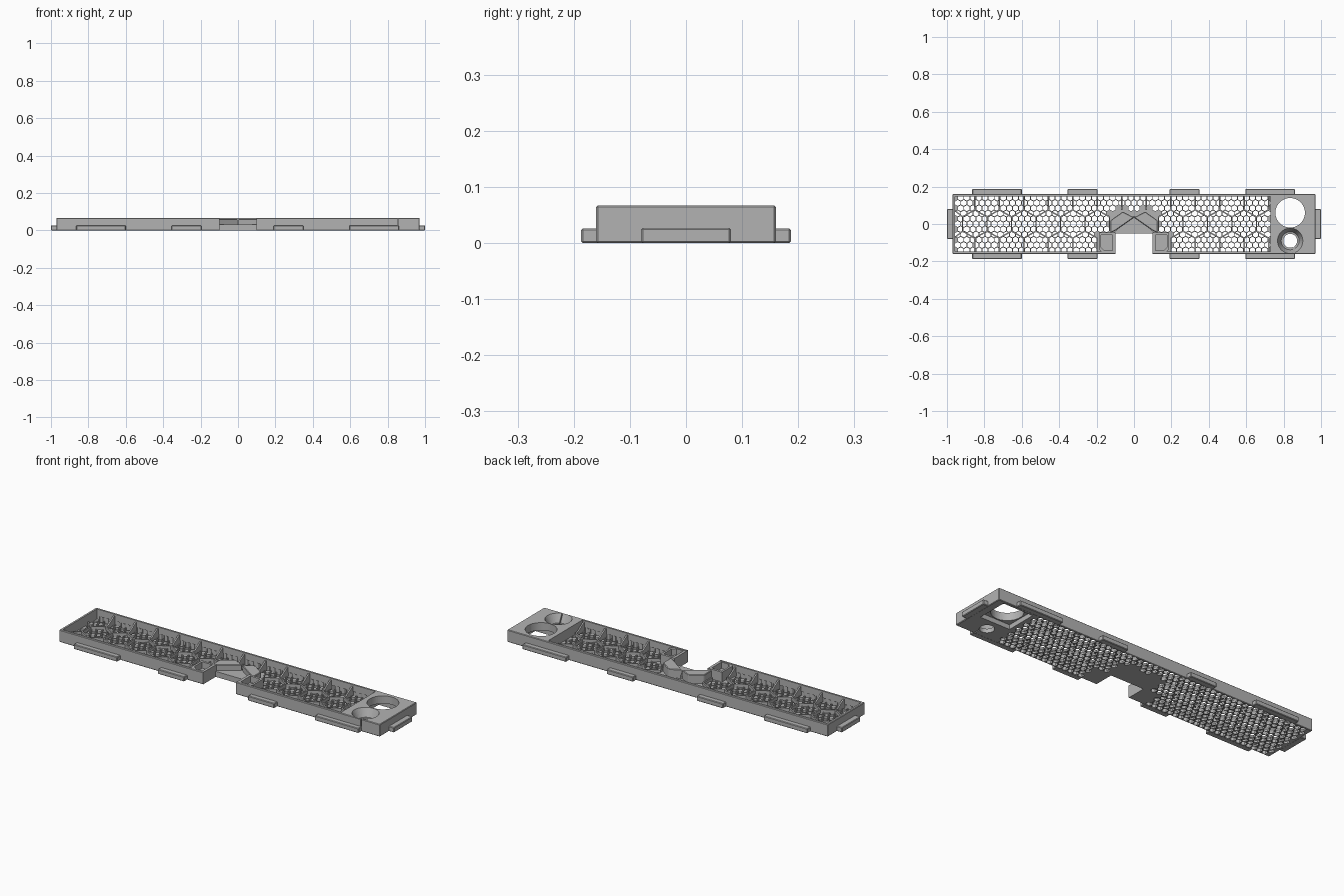
import bpy, bmesh, math
from mathutils import Vector

cube = bpy.data.objects.get("Cube")
if cube:
    bpy.data.objects.remove(cube, do_unlink=True)

grey = bpy.data.materials.new("warm grey plastic")
grey.use_nodes = True
COLOUR = (0.45, 0.45, 0.45, 1)
grey.diffuse_color = COLOUR
grey.node_tree.nodes["Principled BSDF"].inputs["Base Color"].default_value = COLOUR

H = 0.067        # body height
FLOOR = 0.012    # mesh floor thickness
X0, X1, Y = -0.957, 0.73, 0.147   # tray interior


def add_prism(bm, pts, z0, z1):
    """Extrude an anticlockwise outline from z0 to z1."""
    low = [bm.verts.new((x, y, z0)) for x, y in pts]
    top = [bm.verts.new((x, y, z1)) for x, y in pts]
    bm.faces.new(low[::-1])
    bm.faces.new(top)
    n = len(pts)
    for i in range(n):
        j = (i + 1) % n
        bm.faces.new((low[i], low[j], top[j], top[i]))


def finish(bm, name, bevel=0):
    bmesh.ops.recalc_face_normals(bm, faces=bm.faces)
    if bevel:
        bmesh.ops.bevel(bm, geom=list(bm.edges), offset=bevel, segments=1, affect='EDGES')
    mesh = bpy.data.meshes.new(name)
    bm.to_mesh(mesh)
    bm.free()
    mesh.materials.append(grey)
    obj = bpy.data.objects.new(name, mesh)
    bpy.context.collection.objects.link(obj)
    return obj


def prism(name, pts, z0, z1, bevel=0):
    bm = bmesh.new()
    add_prism(bm, pts, z0, z1)
    return finish(bm, name, bevel)


def rect(x0, x1, y0, y1):
    return [(x0, y0), (x1, y0), (x1, y1), (x0, y1)]


def ring(x, y, r, n, turn=0.0):
    return [(x + r * math.cos(turn + math.tau * i / n),
             y + r * math.sin(turn + math.tau * i / n)) for i in range(n)]


def cut(obj, cutter):
    """Subtract the cutter, then discard it."""
    cutter.hide_render = True
    mod = obj.modifiers.new("cut", 'BOOLEAN')
    mod.operation, mod.solver, mod.object = 'DIFFERENCE', 'EXACT', cutter
    graph = bpy.context.evaluated_depsgraph_get()
    mesh = bpy.data.meshes.new_from_object(obj.evaluated_get(graph))
    obj.modifiers.clear()
    obj.data = mesh
    bpy.data.objects.remove(cutter, do_unlink=True)


def near_notch(x, y, margin=0.0):
    """True where the front notch and its fittings replace the mesh."""
    x = abs(x)
    side = x < 0.185 + margin and y < -0.045 + margin
    gable = x < 0.125 + margin and y < 0.09 + margin - 0.45 * abs(x - 0.06)
    return side or gable


# Body with tray pocket and front notch
body = prism("tray_body", rect(-0.97, 0.97, -0.16, 0.16), 0, H, 0.003)
cut(body, prism("pocket_cutter", rect(X0, X1, -Y, Y), FLOOR, 0.2))
cut(body, prism("notch_cutter", rect(-0.1, 0.1, -0.3, -0.05), -0.1, 0.2))

# End block: large hole, stepped small hole, underside recess and thin slit
HX = 0.835
cut(body, prism("large_hole_cutter", ring(HX, 0.06, 0.079, 48), -0.1, 0.2))
cut(body, prism("small_hole_cutter", ring(HX, -0.09, 0.037, 40), -0.1, 0.2))
bm = bmesh.new()
bmesh.ops.create_cone(bm, cap_ends=True, segments=40, radius1=0.048, radius2=0.07, depth=0.05)
bmesh.ops.translate(bm, verts=bm.verts, vec=(HX, -0.09, 0.047))
cut(body, finish(bm, "countersink_cutter"))
cut(body, prism("recess_cutter", rect(0.75, 0.93, -0.025, 0.145), -0.1, 0.025))
cut(body, prism("slit_cutter", rect(0.854, 0.859, -0.3, -0.1), -0.1, 0.2))

# Fine honeycomb holes in the floor
STEP = 0.0325
bm = bmesh.new()
for row in range(-5, 6):
    y = row * STEP * 0.866
    for col in range(-32, 26):
        x = (col + 0.5 * (row % 2)) * STEP
        inside = X0 + 0.014 < x < X1 - 0.014 and abs(y) < Y - 0.005
        if inside and not near_notch(x, y, 0.012):
            add_prism(bm, ring(x, y, 0.0162, 6, math.pi / 6), -0.05, 0.03)
cut(body, finish(bm, "mesh_cutter"))

# Large honeycomb ribs standing on the floor
PITCH = 0.131
R = PITCH / math.sqrt(3)


def clamp(p):
    return Vector((min(max(p.x, X0 - 0.004), X1 + 0.004), min(max(p.y, -Y - 0.004), Y + 0.004)))


def bar(bm, a, b, width, z0, z1):
    side = (b - a).normalized().orthogonal() * width / 2
    add_prism(bm, [tuple(p) for p in (a + side, a - side, b - side, b + side)], z0, z1)


bm = bmesh.new()
done = set()
for row in (-1, 0, 1):
    for col in range(-9, 8):
        cx = (col + 0.5 * (row == 0)) * PITCH
        corners = [Vector(p) for p in ring(cx, row * R * 1.5, R, 6, math.pi / 6)]
        for i in range(6):
            a, b = corners[i], corners[(i + 1) % 6]
            mid = (a + b) / 2
            key = (round(mid.x, 3), round(mid.y, 3))
            outside = not (X0 < mid.x < X1 and abs(mid.y) < Y)
            if key in done or outside or near_notch(mid.x, mid.y):
                continue
            done.add(key)
            bar(bm, clamp(a), clamp(b), 0.007, FLOOR - 0.004, 0.026)
finish(bm, "honeycomb_ribs")

# Sloping gussets where ribs meet the long walls
bm = bmesh.new()
for s in (-1, 1):
    for col in range(-8, 6):
        x = (col + 0.5) * PITCH
        if not X0 < x < X1 or near_notch(x, s * 0.11):
            continue
        profile = [(s * (Y + 0.004), 0.01), (s * 0.09, 0.01), (s * 0.09, 0.026),
                   (s * (Y - 0.006), 0.058), (s * (Y + 0.004), 0.058)]
        sides = [[bm.verts.new((x + d, y, z)) for y, z in profile] for d in (-0.004, 0.004)]
        bm.faces.new(sides[0])
        bm.faces.new(sides[1][::-1])
        for i in range(5):
            j = (i + 1) % 5
            bm.faces.new((sides[0][i], sides[0][j], sides[1][j], sides[1][i]))
finish(bm, "wall_gussets")

# Edge tabs along the long sides and at both ends
for end, s in (("front", -1), ("back", 1)):
    for i, (x0, x1) in enumerate(((-0.865, -0.6), (-0.355, -0.195), (0.19, 0.35), (0.595, 0.86))):
        ys = sorted((s * 0.155, s * 0.187))
        prism(f"{end}_tab_{i + 1}", rect(x0, x1, *ys), 0, 0.026, 0.003)
for side, s in (("right", -1), ("left", 1)):
    prism(f"{side}_end_tab", rect(*sorted((s * 0.965, s * 1.0)), -0.08, 0.08), 0, 0.027, 0.003)


# Notch fittings: corner pockets, side walls and angled gable blocks
def mirrored(pts, s):
    return [(s * x, y) for x, y in pts][::s]


for side, s in (("right", -1), ("left", 1)):
    pocket = [(0.1, -0.158), (0.165, -0.158), (0.187, -0.135), (0.187, -0.045), (0.1, -0.045)]
    block = prism(f"{side}_corner_pocket", mirrored(pocket, s), 0.002, H - 0.002)
    inner = [(0.115, -0.142), (0.158, -0.142), (0.176, -0.124), (0.176, -0.058), (0.115, -0.058)]
    cut(block, prism("corner_cutter", mirrored(inner, s), 0.03, 0.2))
    gable = [(0, 0.035), (0.1, -0.035), (0.125, -0.047), (0.125, 0.02), (0.06, 0.066)]
    prism(f"{side}_gable_block", mirrored(gable, s), 0.002, 0.06, 0.003)
prism("notch_ledge", [(-0.115, -0.05), (0.115, -0.05), (0, 0.045)], 0.001, 0.03)
